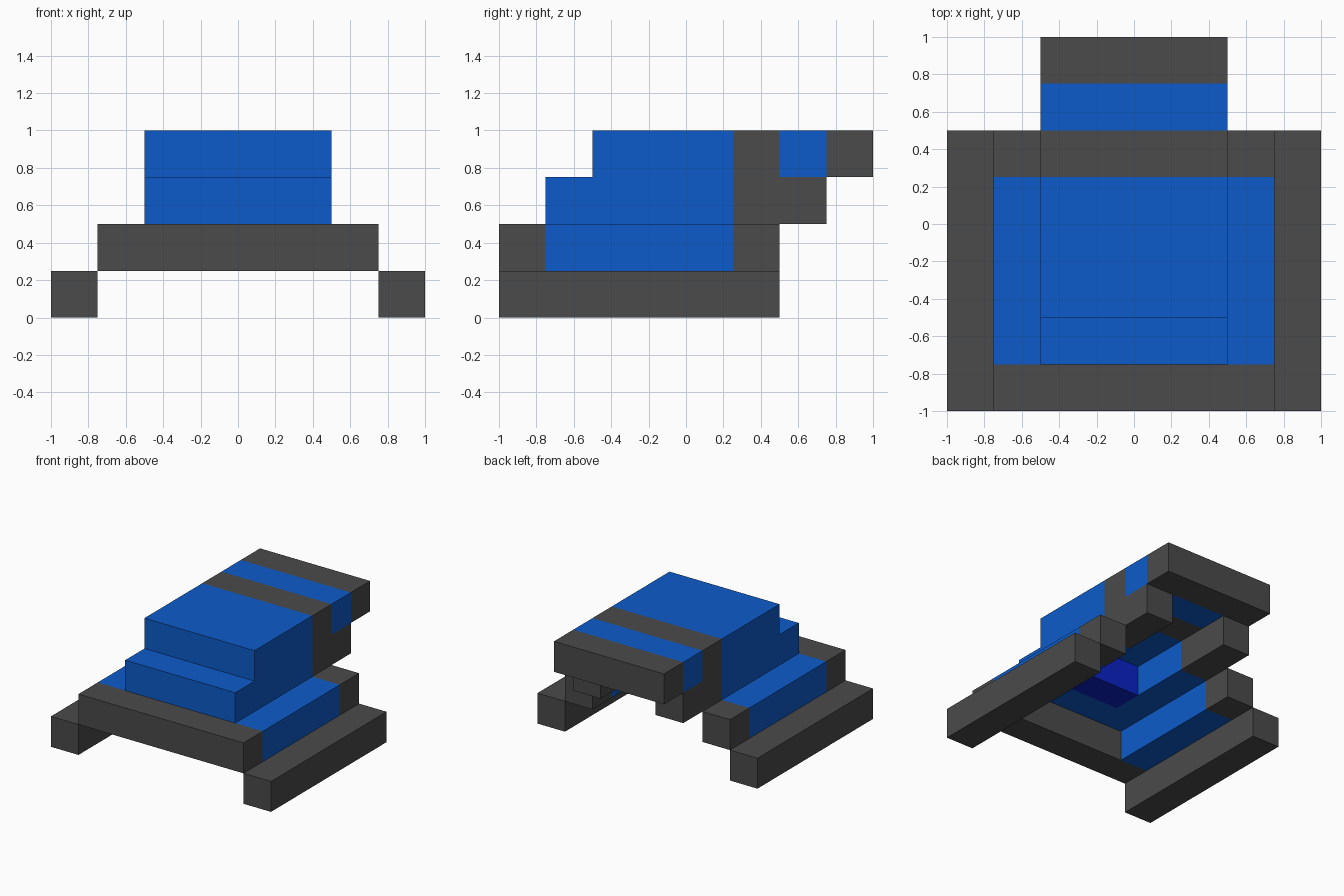
import bpy
import bmesh

if "Cube" in bpy.data.objects:
    bpy.data.objects.remove(bpy.data.objects["Cube"])


def material(name, rgb):
    m = bpy.data.materials.new(name)
    m.diffuse_color = (*rgb, 1.0)
    m.use_nodes = True
    m.node_tree.nodes["Principled BSDF"].inputs["Base Color"].default_value = m.diffuse_color
    return m


BLUE = material("blue", (0.004, 0.105, 0.59))
GREY = material("dark_grey", (0.069, 0.069, 0.069))
INDIGO = material("indigo", (0.003, 0.017, 0.56))


def slab(name, outline, z, mats, cuts=(), rule=lambda y: 0):
    """Extrude an xy outline by one 0.25 step, cut it across y, colour by face y."""
    bm = bmesh.new()
    face = bm.faces.new([bm.verts.new((x, y, z)) for x, y in outline])
    top = bmesh.ops.extrude_face_region(bm, geom=[face])["geom"]
    verts = [g for g in top if isinstance(g, bmesh.types.BMVert)]
    bmesh.ops.translate(bm, verts=verts, vec=(0, 0, 0.25))
    for y in cuts:
        bmesh.ops.bisect_plane(bm, geom=bm.verts[:] + bm.edges[:] + bm.faces[:],
                               plane_co=(0, y, 0), plane_no=(0, 1, 0))
    bmesh.ops.recalc_face_normals(bm, faces=bm.faces)
    for f in bm.faces:
        f.material_index = rule(f.calc_center_bounds().y)
    mesh = bpy.data.meshes.new(name)
    bm.to_mesh(mesh)
    bm.free()
    for m in mats:
        mesh.materials.append(m)
    obj = bpy.data.objects.new(name, mesh)
    bpy.context.collection.objects.link(obj)
    return obj


def rect(x0, x1, y0, y1):
    return [(x0, y0), (x1, y0), (x1, y1), (x0, y1)]


def u_shape(half, y0, y1):
    """Frame 0.25 thick, closed at the front and open at the back."""
    i = half - 0.25
    return [(-half, y0), (half, y0), (half, y1), (i, y1),
            (i, y0 + 0.25), (-i, y0 + 0.25), (-i, y1), (-half, y1)]


# Ground skids, one each side
for side, x0 in (("left", -1.0), ("right", 0.75)):
    slab(f"{side}_skid", rect(x0, x0 + 0.25, -1, 0.5), 0, [GREY])

# Lower frame: grey front bar and rear tips, blue sides
slab("lower_frame", u_shape(0.75, -1, 0.5), 0.25, [BLUE, GREY],
     (-0.75, 0.25), lambda y: int(y < -0.751 + 0.002 or y > 0.25))

# Upper frame: blue with grey rear arms
slab("upper_frame", u_shape(0.5, -0.75, 0.75), 0.5, [BLUE, GREY],
     (0.25,), lambda y: int(y > 0.25))

# Indigo block tucked behind the front of the upper frame
slab("inner_block", rect(-0.25, 0.25, -0.5, -0.25), 0.5, [INDIGO])

# Roof with grey bands across the rear
slab("roof", rect(-0.5, 0.5, -0.5, 1), 0.75, [BLUE, GREY],
     (0.25, 0.5, 0.75), lambda y: int(0.25 < y < 0.5 or y > 0.75))
